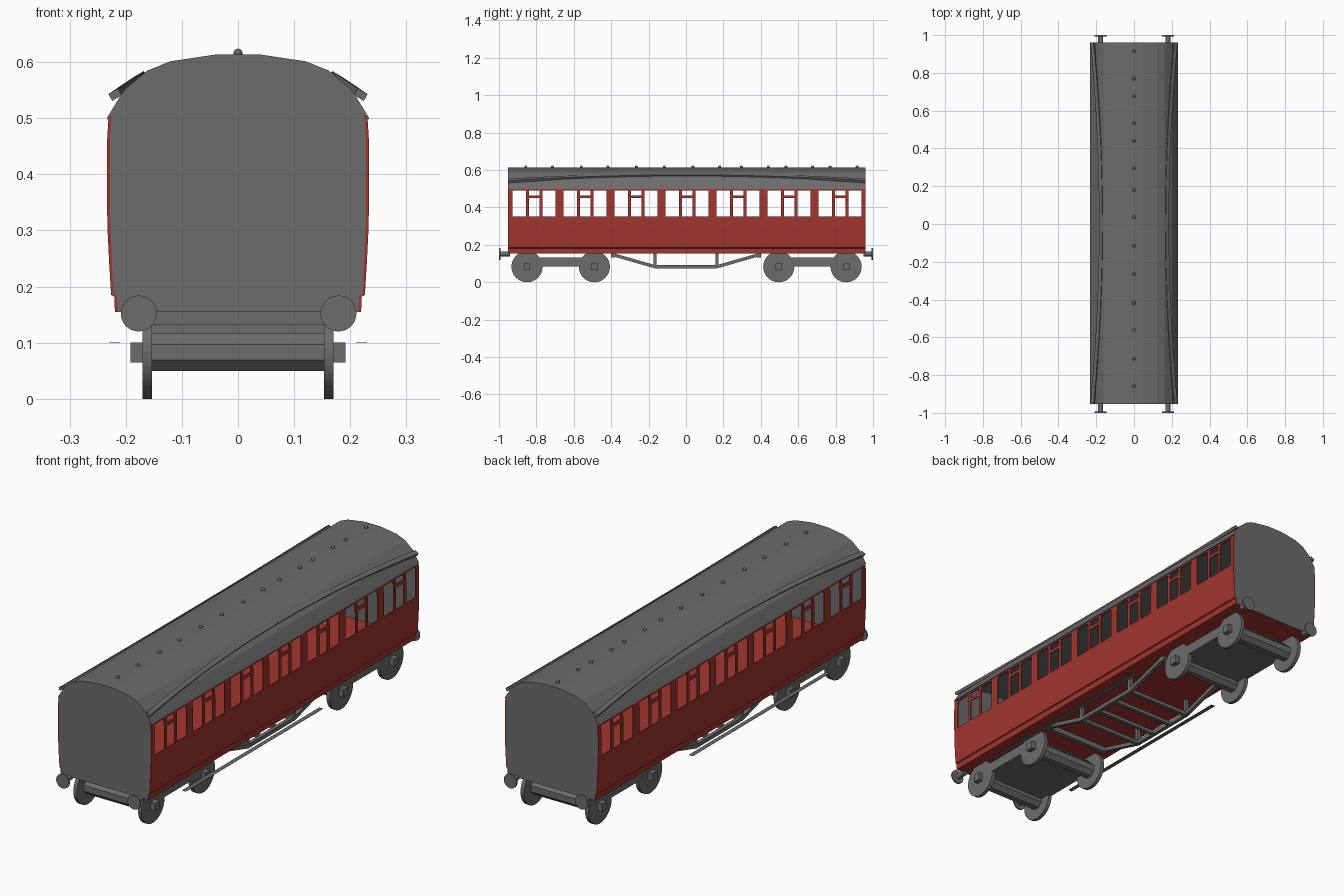
import bpy, bmesh, math
from mathutils import Matrix, Vector

if "Cube" in bpy.data.objects:
    bpy.data.objects.remove(bpy.data.objects["Cube"])


def material(name, rgb):
    m = bpy.data.materials.new(name)
    m.diffuse_color = (*rgb, 1)
    m.use_nodes = True
    m.node_tree.nodes["Principled BSDF"].inputs["Base Color"].default_value = m.diffuse_color
    return m


RED = material("carriage red", (0.36, 0.036, 0.028))
GREY = material("dull grey", (0.15, 0.15, 0.15))
Y0, Y1 = -0.952, 0.96          # body ends


def finish(name, bm, mat, recalc=True):
    if recalc:
        bmesh.ops.recalc_face_normals(bm, faces=bm.faces)
    me = bpy.data.meshes.new(name)
    bm.to_mesh(me)
    bm.free()
    me.materials.append(mat)
    ob = bpy.data.objects.new(name, me)
    bpy.context.collection.objects.link(ob)
    return ob


def box(name, x0, x1, y0, y1, z0, z1, mat=GREY):
    bm = bmesh.new()
    size = Matrix.Diagonal((x1 - x0, y1 - y0, z1 - z0, 1))
    mid = Matrix.Translation(((x0 + x1) / 2, (y0 + y1) / 2, (z0 + z1) / 2))
    bmesh.ops.create_cube(bm, size=1, matrix=mid @ size)
    return finish(name, bm, mat)


def rod(name, a, b, r, sides=24, r2=None, mat=GREY, turn=0):
    a, b = Vector(a), Vector(b)
    d = b - a
    bm = bmesh.new()
    rot = d.to_track_quat('Z', 'Y').to_matrix().to_4x4() @ Matrix.Rotation(turn, 4, 'Z')
    bmesh.ops.create_cone(bm, cap_ends=True, segments=sides, radius1=r,
                          radius2=r if r2 is None else r2, depth=d.length,
                          matrix=Matrix.Translation((a + b) / 2) @ rot)
    return finish(name, bm, mat)


def sweep(name, sections, mat, closed):
    """Skin a list of equal-length point rings."""
    bm = bmesh.new()
    rows = [[bm.verts.new(p) for p in s] for s in sections]
    n = len(rows[0])
    for r, q in zip(rows, rows[1:]):
        for i in range(n if closed else n - 1):
            j = (i + 1) % n
            bm.faces.new((r[i], r[j], q[j], q[i]))
    if closed:
        bm.faces.new(rows[0])
        bm.faces.new(rows[-1])
    return finish(name, bm, mat)


def thicken(ob, t):
    m = ob.modifiers.new("thickness", 'SOLIDIFY')
    m.thickness = t
    m.offset = 0


# Cross-section of the side, from sole bar up to the eaves
SIDE = [(0.217, 0.155), (0.218, 0.183), (0.224, 0.186), (0.227, 0.24), (0.230, 0.30),
        (0.231, 0.352), (0.231, 0.45), (0.2305, 0.465), (0.229, 0.49), (0.228, 0.505)]
ROOF = [(0.232, 0.498), (0.222, 0.515), (0.20, 0.55), (0.16, 0.583), (0.12, 0.599), (0.04, 0.611)]

# Side walls with open windows: seven bays of three lights
ys, kinds = [Y0], []
for b in range(7):
    y = 0.005 + (b - 3) * 0.2727 - 0.115
    for kind, w in (("pillar", None), ("tall", 0.072), ("post", 0.016),
                    ("split", 0.056), ("post", 0.016), ("tall", 0.07)):
        if w is None:
            ys.append(y)
        else:
            ys.append(ys[-1] + w)
        kinds.append(kind)
ys.append(Y1)
kinds.append("pillar")

for side, label in ((1, "right"), (-1, "left")):
    bm = bmesh.new()
    grid = [[bm.verts.new((side * x, y, z)) for x, z in SIDE] for y in ys]
    for i, kind in enumerate(kinds):
        for j in range(len(SIDE) - 1):
            if (kind == "tall" and j in (5, 6, 7)) or (kind == "split" and j in (5, 7)):
                continue
            bm.faces.new((grid[i][j], grid[i + 1][j], grid[i + 1][j + 1], grid[i][j + 1]))
    thicken(finish(label + "_side_wall", bm, RED), 0.005)

# Floor
box("floor", -0.217, 0.217, Y0 + 0.003, Y1 - 0.003, 0.155, 0.165, RED)

# Roof shell
arch = ROOF + [(-x, z) for x, z in reversed(ROOF)]
thicken(sweep("roof", [[(x, y, z) for x, z in arch] for y in (Y0, Y1)], GREY, False), 0.005)

# End walls
outline = SIDE[:-1] + ROOF[1:]
outline = outline + [(-x, z) for x, z in reversed(outline)]
for label, y in (("front", Y0), ("back", Y1 - 0.006)):
    sweep(label + "_end_wall", [[(x, v, z) for x, z in outline] for v in (y, y + 0.006)], GREY, True)

# Curved rain strips on the roof
for side, label in ((1, "right"), (-1, "left")):
    rings = []
    for k in range(25):
        y = Y0 + (Y1 - Y0) * k / 24
        s = ((y - 0.004) / 0.956) ** 2
        c = Vector((0.173 + 0.046 * s, 0.573 - 0.031 * s))
        along, up = Vector((0.86, -0.5)) * 0.010, Vector((0.5, 0.86)) * 0.007
        ring = [c + along + up, c - along + up, c - along - up, c + along - up]
        rings.append([(side * p.x, y, p.y) for p in ring])
    sweep(label + "_rain_strip", rings, GREY, True)

# Roof ventilators
for y in (0.915, 0.77, 0.677, 0.534, 0.44, 0.296, 0.18, 0.037,
          -0.116, -0.265, -0.418, -0.56, -0.714, -0.857):
    bm = bmesh.new()
    bmesh.ops.create_uvsphere(bm, u_segments=12, v_segments=8, radius=0.008,
                              matrix=Matrix.Translation((0, y, 0.616)))
    finish("roof_vent", bm, GREY)

# Buffers
for x in (-0.177, 0.179):
    for s, y in ((-1, Y0), (1, Y1)):
        rod("buffer_stem", (x, y - s * 0.01, 0.152), (x, s * 0.994, 0.152), 0.013, 16)
        rod("buffer_head", (x, s * 0.993, 0.152), (x, s, 0.152), 0.032, 32)

# Bogies: frame, thick axles, wheels and axle boxes
for s, label in ((-1, "front"), (1, "back")):
    c = 0.003 + s * 0.673
    box(label + "_bogie_frame", -0.17, 0.17, c - 0.18, c + 0.18, 0.085, 0.132)
    for y in (c - 0.18, c + 0.18):
        rod(label + "_axle", (-0.17, y, 0.083), (0.17, y, 0.083), 0.036, 8, turn=math.pi / 8)
        for e in (-1, 1):
            rod(label + "_wheel", (e * 0.153, y, 0.083), (e * 0.170, y, 0.083), 0.083, 40)
            box(label + "_axle_box", e * 0.18 - 0.012, e * 0.18 + 0.012,
                y - 0.017, y + 0.017, 0.065, 0.1)

# Underframe trusses, posts and cross members
for e in (-1, 1):
    x = e * 0.16
    path = [(-0.40, 0.15), (-0.165, 0.083), (0.165, 0.083), (0.40, 0.15)]
    for (ya, za), (yb, zb) in zip(path, path[1:]):
        rod("truss_bar", (x, ya, za), (x, yb, zb), 0.012, 4, turn=math.pi / 4)
    for y in (-0.165, 0.165):
        box("truss_post", x - 0.008, x + 0.008, y - 0.008, y + 0.008, 0.08, 0.157)
    # Very thin footboards
    box("footboard", e * 0.22 - 0.01, e * 0.22 + 0.01, -0.7, 0.28, 0.0995, 0.1005)
for y in (-0.165, -0.055, 0.055, 0.165):
    box("cross_member", -0.16, 0.16, y - 0.008, y + 0.008, 0.075, 0.091)
for y in (-0.39, 0.39):
    box("truss_end_beam", -0.17, 0.17, y - 0.01, y + 0.01, 0.132, 0.157)
